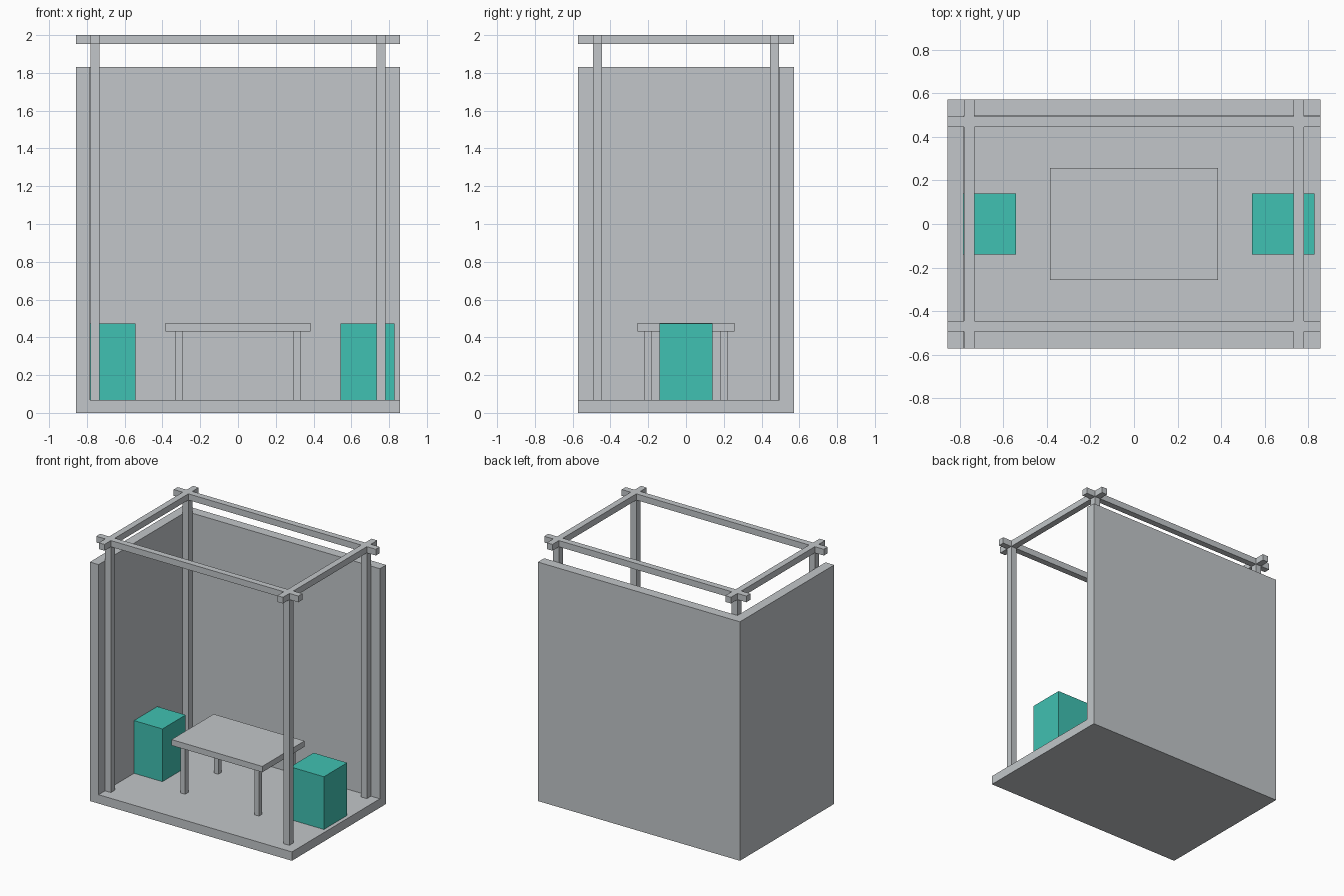
import bpy

if "Cube" in bpy.data.objects:
    bpy.data.objects.remove(bpy.data.objects["Cube"], do_unlink=True)


def material(name, rgb):
    mat = bpy.data.materials.new(name)
    mat.use_nodes = True
    color = (*rgb, 1)
    mat.diffuse_color = color
    shader = next(n for n in mat.node_tree.nodes if n.type == "BSDF_PRINCIPLED")
    shader.inputs["Base Color"].default_value = color
    return mat


grey = material("light grey", (0.54, 0.565, 0.585))
teal = material("teal", (0.051, 0.533, 0.445))


def box(name, x, y, z, mat=grey):
    """Box spanning the given (low, high) ranges."""
    spans = (x, y, z)
    bpy.ops.mesh.primitive_cube_add(size=1)
    obj = bpy.context.object
    obj.name = name
    size = [hi - lo for lo, hi in spans]
    centre = [(hi + lo) / 2 for lo, hi in spans]
    for v in obj.data.vertices:
        v.co = [c * s + m for c, s, m in zip(v.co, size, centre)]
    obj.data.materials.append(mat)
    return obj


def around(centre, width):
    return (centre - width / 2, centre + width / 2)


HALF_X, HALF_Y = 0.857, 0.571
WALL_X, WALL_Y = -0.783, 0.495      # inner wall faces
FLOOR, WALL_TOP = 0.068, 1.832
BEAM_Z = (1.952, 2.0)
BAR = 0.048
POST_X, POST_Y = 0.757, 0.469
SIDES = ((-1, "right"), (1, "left"))
ENDS = ((-1, "front"), (1, "back"))

# Floor and the two walls
box("floor", (WALL_X, HALF_X), (-HALF_Y, WALL_Y), (0, FLOOR))
box("right_wall", (-HALF_X, WALL_X), (-HALF_Y, HALF_Y), (0, WALL_TOP))
box("back_wall", (WALL_X, HALF_X), (WALL_Y, HALF_Y), (0, WALL_TOP))

# Open frame: posts and crossing roof beams
for sx, side in SIDES:
    box(f"{side}_beam", around(sx * POST_X, BAR), (-HALF_Y, HALF_Y), BEAM_Z)
    for sy, end in ENDS:
        box(f"{end}_{side}_post", around(sx * POST_X, BAR),
            around(sy * POST_Y, BAR), (FLOOR, BEAM_Z[0]))
for sy, end in ENDS:
    box(f"{end}_beam", (-HALF_X, HALF_X), around(sy * POST_Y, BAR), BEAM_Z)

# Table
TABLE_UNDER = 0.432
box("table_top", around(0, 0.77), around(0, 0.512), (TABLE_UNDER, 0.477))
for sx, side in SIDES:
    for sy, end in ENDS:
        box(f"{end}_{side}_table_leg", around(sx * 0.313, 0.038),
            around(sy * 0.201, 0.038), (FLOOR, TABLE_UNDER))

# Block seats at each end of the table
for sx, side in SIDES:
    box(f"{side}_seat", around(sx * 0.685, 0.285), around(0, 0.282),
        (FLOOR, 0.472), teal)
